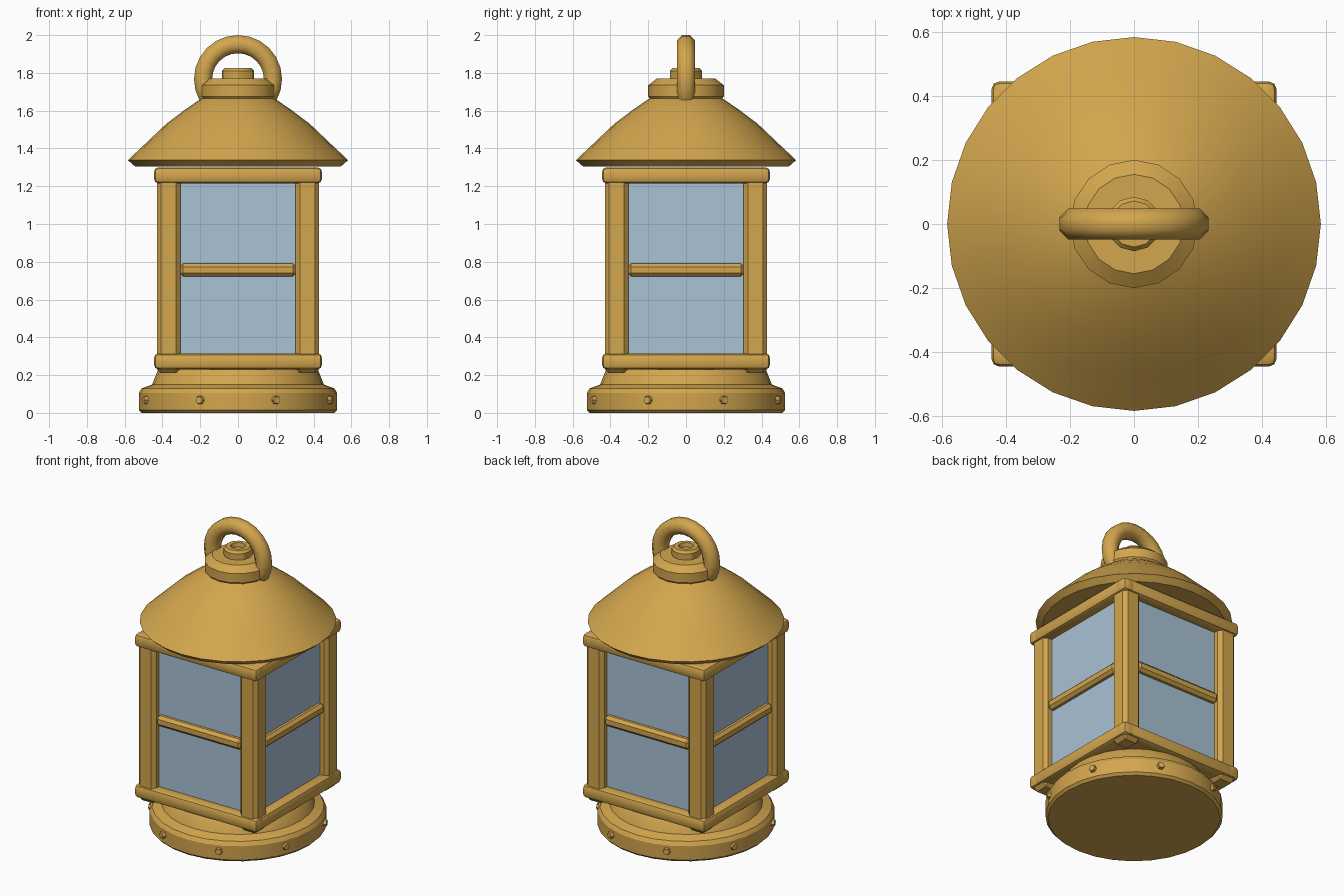
import bpy, bmesh, math
from mathutils import Matrix, Vector

if "Cube" in bpy.data.objects:
    bpy.data.objects.remove(bpy.data.objects["Cube"])


def material(name, rgb):
    m = bpy.data.materials.new(name)
    m.diffuse_color = (*rgb, 1)
    m.use_nodes = True
    m.node_tree.nodes["Principled BSDF"].inputs["Base Color"].default_value = m.diffuse_color
    return m


BRASS = material("brass", (0.65, 0.38, 0.075))
GLASS = material("pale blue glass", (0.40, 0.54, 0.67))


def add(name, bm, mat, angle=30):
    bmesh.ops.recalc_face_normals(bm, faces=bm.faces)
    mesh = bpy.data.meshes.new(name)
    bm.to_mesh(mesh)
    bm.free()
    mesh.materials.append(mat)
    ob = bpy.data.objects.new(name, mesh)
    bpy.context.collection.objects.link(ob)
    bpy.ops.object.select_all(action='DESELECT')
    bpy.context.view_layer.objects.active = ob
    ob.select_set(True)
    bpy.ops.object.shade_smooth_by_angle(angle=math.radians(angle))
    return ob


def lathe(name, profile, sides):
    """Revolve (radius, z) points around z and cap both ends."""
    bm = bmesh.new()
    rings = [[bm.verts.new((r * math.sin(2 * math.pi * i / sides),
                            r * math.cos(2 * math.pi * i / sides), z))
              for i in range(sides)] for r, z in profile]
    for a, b in zip(rings, rings[1:]):
        for i in range(sides):
            j = (i + 1) % sides
            bm.faces.new((a[i], a[j], b[j], b[i]))
    bm.faces.new(rings[0])
    bm.faces.new(rings[-1])
    return add(name, bm, BRASS)


def box(name, lo, hi, mat=BRASS, bevel=0.0, segments=1, turn=0):
    """Box between two corners, bevelled, then turned about the z axis."""
    lo, hi = Vector(lo), Vector(hi)
    bm = bmesh.new()
    bmesh.ops.create_cube(bm, size=1)
    bmesh.ops.scale(bm, vec=hi - lo, verts=bm.verts)
    bmesh.ops.translate(bm, vec=(lo + hi) / 2, verts=bm.verts)
    if bevel:
        bmesh.ops.bevel(bm, geom=bm.edges[:], offset=bevel, segments=segments,
                        profile=0.5, affect='EDGES', clamp_overlap=True)
    bmesh.ops.rotate(bm, cent=(0, 0, 0), verts=bm.verts,
                     matrix=Matrix.Rotation(turn, 3, 'Z'))
    return add(name, bm, mat)


# round foot with a stepped plinth
lathe("base", [(0.51, 0), (0.525, 0.015), (0.525, 0.105), (0.51, 0.13),
               (0.455, 0.15), (0.425, 0.225), (0.41, 0.24)], 28)

# hexagonal bolts around the foot
for k in range(8):
    bm = bmesh.new()
    bmesh.ops.create_cone(bm, cap_ends=True, segments=6, radius1=0.028,
                          radius2=0.02, depth=0.035)
    spin = Matrix.Rotation(math.pi / 8 + k * math.pi / 4, 4, 'Z')
    bm.transform(spin @ Matrix.Translation((0.523, 0, 0.068))
                 @ Matrix.Rotation(math.pi / 2, 4, 'Y'))
    add("base_bolt", bm, BRASS)

# square cage, one side per quarter turn
for k in range(4):
    t = k * math.pi / 2
    box("corner_post", (0.305, -0.43, 0.21), (0.43, -0.305, 1.27), bevel=0.022,
        turn=t)
    box("lower_rail", (-0.445, -0.445, 0.23), (0.445, -0.355, 0.315),
        bevel=0.025, segments=2, turn=t)
    box("upper_rail", (-0.445, -0.445, 1.215), (0.445, -0.355, 1.3),
        bevel=0.025, segments=2, turn=t)
    box("middle_bar", (-0.308, -0.415, 0.722), (0.308, -0.345, 0.79),
        bevel=0.018, turn=t)
    box("glass_pane", (-0.32, -0.38, 0.29), (0.32, -0.37, 1.24), GLASS, turn=t)

# cage floor
box("cage_floor", (-0.37, -0.37, 0.235), (0.37, 0.37, 0.28))

# flared roof
lathe("roof", [(0.545, 1.305), (0.583, 1.338), (0.48, 1.435), (0.38, 1.53),
               (0.285, 1.602), (0.2, 1.66), (0.18, 1.67)], 28)

# collar and hollow cap on the roof
lathe("roof_collar", [(0.18, 1.65), (0.2, 1.675), (0.2, 1.735),
                      (0.155, 1.77)], 16)
lathe("top_cap", [(0.085, 1.76), (0.085, 1.81), (0.072, 1.825),
                  (0.045, 1.825), (0.04, 1.80)], 12)

# carrying ring, eight-sided in section
bm = bmesh.new()
MAJOR, MINOR, N, S = 0.185, 0.052, 24, 8
loops = []
for i in range(N):
    a = 2 * math.pi * i / N
    loop = []
    for j in range(S):
        b = 2 * math.pi * (j + 0.5) / S
        r = MAJOR + MINOR * math.cos(b)
        loop.append(bm.verts.new((r * math.sin(a), MINOR * math.sin(b),
                                  1.767 + r * math.cos(a))))
    loops.append(loop)
for i in range(N):
    p, q = loops[i], loops[(i + 1) % N]
    for j in range(S):
        n = (j + 1) % S
        bm.faces.new((p[j], p[n], q[n], q[j]))
add("carrying_ring", bm, BRASS, 50)
